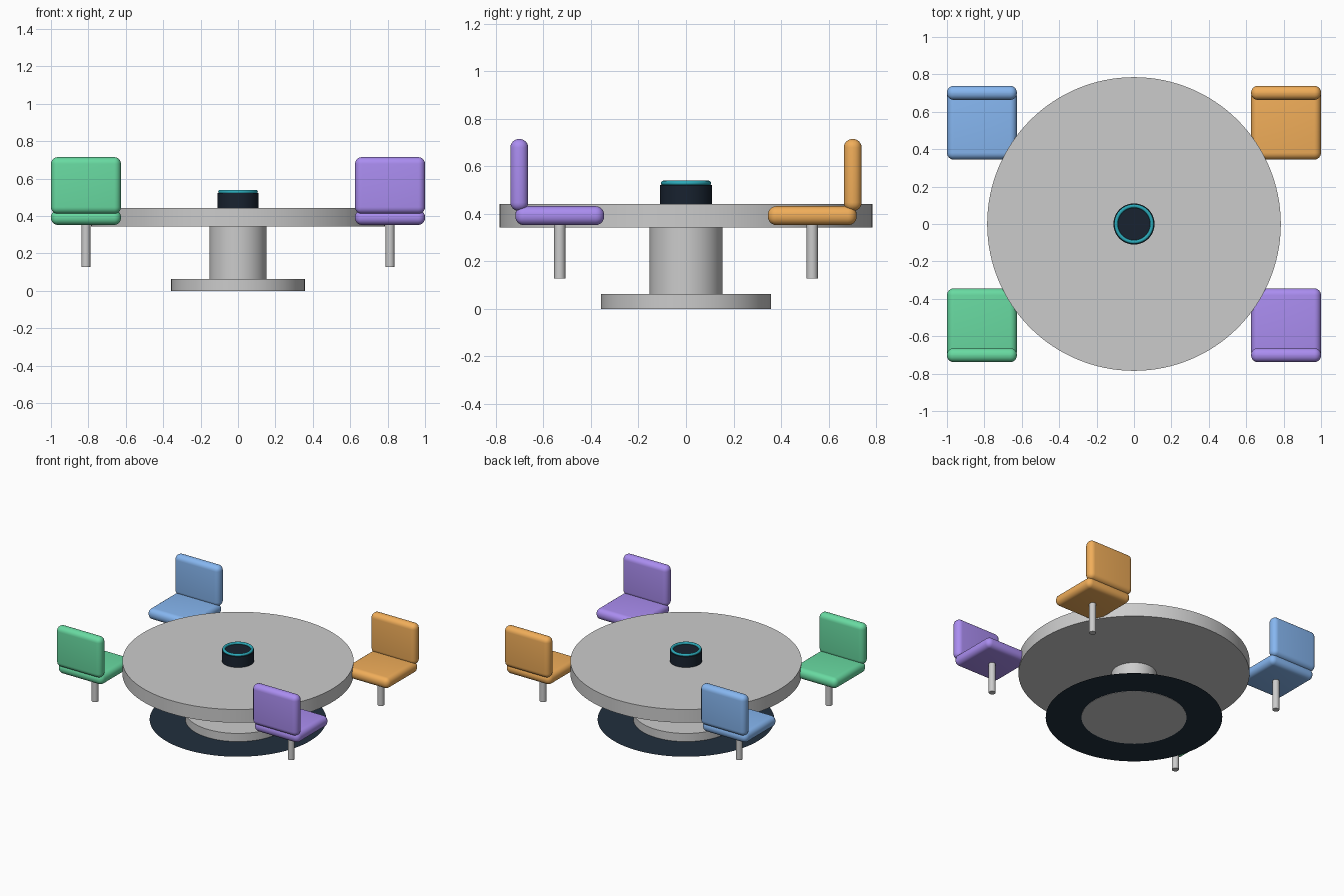
import bpy
import math

if "Cube" in bpy.data.objects:
    bpy.data.objects.remove(bpy.data.objects["Cube"])


def material(name, hex_code):
    rgb = [(int(hex_code[i:i + 2], 16) / 255) ** 2.2 for i in (0, 2, 4)]
    mat = bpy.data.materials.new(name)
    mat.diffuse_color = (*rgb, 1)
    mat.use_nodes = True
    mat.node_tree.nodes["Principled BSDF"].inputs["Base Color"].default_value = mat.diffuse_color
    return mat


def finish(name, mat=None):
    ob = bpy.context.object
    ob.name = name
    bpy.ops.object.shade_smooth_by_angle(angle=math.radians(35))
    if mat:
        ob.data.materials.append(mat)
    return ob


def cylinder(name, x, y, radius, z0, z1, mat=None, sides=96):
    bpy.ops.mesh.primitive_cylinder_add(vertices=sides, radius=radius, depth=z1 - z0,
                                        location=(x, y, (z0 + z1) / 2))
    return finish(name, mat)


def cushion(name, center, size, mat, radius):
    bpy.ops.mesh.primitive_cube_add(size=1, location=center)
    bpy.context.object.scale = size
    bpy.ops.object.transform_apply(location=False, rotation=False, scale=True)
    bevel = bpy.context.object.modifiers.new("rounding", 'BEVEL')
    bevel.width = radius
    bevel.segments = 6
    bpy.ops.object.modifier_apply(modifier=bevel.name)
    return finish(name, mat)


dark = material("dark_slate", "263340")
black = material("near_black", "1E2733")
teal = material("teal", "2FA8B8")

# Thin floor disc under the pedestal
bpy.ops.mesh.primitive_circle_add(vertices=96, radius=0.6, fill_type='NGON',
                                  location=(0, 0, 0.002))
finish("floor_disc", dark)

# Round table on a central pedestal
cylinder("pedestal_base", 0, 0, 0.357, 0, 0.063)
cylinder("pedestal_column", 0, 0, 0.153, 0.06, 0.345)
cylinder("table_top", 0, 0, 0.785, 0.343, 0.442, sides=128)

# Centre puck with a glowing ring
cylinder("center_puck", 0, 0, 0.11, 0.44, 0.522, black, 64)
bpy.ops.mesh.primitive_torus_add(major_radius=0.096, minor_radius=0.01, major_segments=64,
                                 minor_segments=12, location=(0, 0, 0.529))
finish("puck_ring", teal)

# Four chairs, backs facing outwards along y
chairs = [("orange", "F0AC5A", 1, 1), ("blue", "85B5F0", -1, 1),
          ("green", "68D9A0", -1, -1), ("purple", "A98CF0", 1, -1)]
for color, code, sx, sy in chairs:
    mat = material(color, code)
    x = sx * 0.813
    cushion(color + "_seat", (x, sy * 0.531, 0.392), (0.374, 0.374, 0.08), mat, 0.037)
    cushion(color + "_backrest", (x, sy * 0.701, 0.563), (0.374, 0.075, 0.303), mat, 0.036)
    cylinder(color + "_chair_post", x, sy * 0.531, 0.0235, 0.127, 0.37, None, 32)
